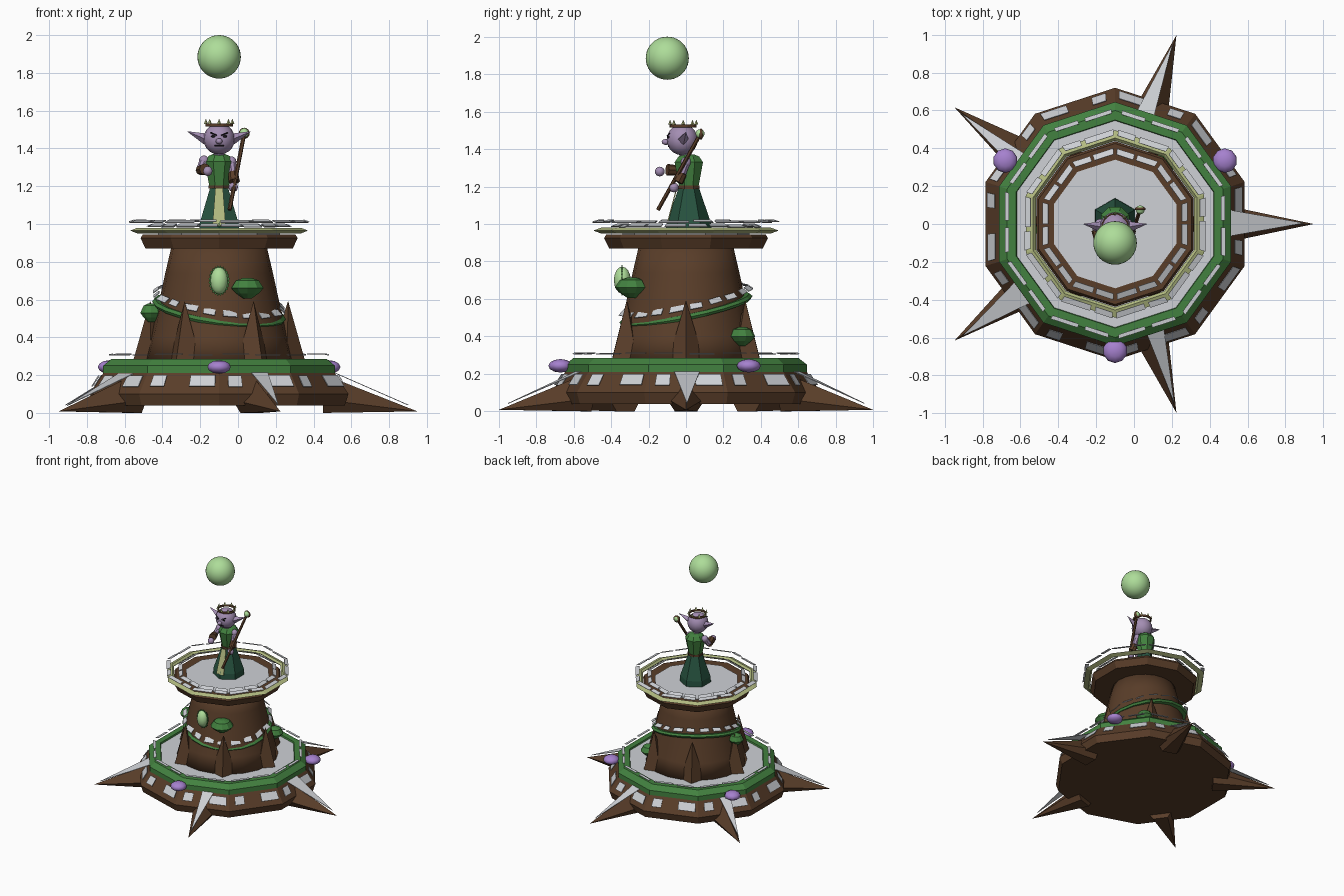
import bpy, bmesh
from math import sin, cos, pi, radians
from mathutils import Vector, Matrix

cube = bpy.data.objects.get("Cube")
if cube:
    bpy.data.objects.remove(cube)

CX = -0.1                     # tower axis
AXIS = Vector((CX, 0, 0))
TEN = radians(18)             # rotation of the ten-sided rings


def material(name, r, g, b):
    m = bpy.data.materials.new(name)
    m.use_nodes = True
    m.diffuse_color = (r, g, b, 1)
    m.node_tree.nodes["Principled BSDF"].inputs["Base Color"].default_value = (r, g, b, 1)
    return m


bark = material("bark brown", .1, .047, .022)
moss = material("moss green", .055, .22, .05)
stone = material("pale stone", .62, .64, .67)
violet = material("violet", .38, .22, .62)
glow = material("glow green", .42, .72, .32)
olive = material("pale olive", .45, .5, .22)
cloth = material("dark teal", .02, .085, .05)
skin = material("lilac skin", .37, .27, .45)
ink = material("ink", .01, .008, .012)


def finish(name, bm, mat, smooth=False):
    bmesh.ops.recalc_face_normals(bm, faces=bm.faces)
    me = bpy.data.meshes.new(name)
    bm.to_mesh(me)
    bm.free()
    me.materials.append(mat)
    for p in me.polygons:
        p.use_smooth = smooth
    ob = bpy.data.objects.new(name, me)
    bpy.context.collection.objects.link(ob)
    return ob


def mesh(name, verts, faces, mat, thick=0):
    bm = bmesh.new()
    vs = [bm.verts.new(v) for v in verts]
    for f in faces:
        bm.faces.new([vs[i] for i in f])
    ob = finish(name, bm, mat)
    if thick:
        ob.modifiers.new("thickness", 'SOLIDIFY').thickness = thick
    return ob


def lathe(name, prof, n, mat, centre=AXIS, rot=TEN, closed=False, smooth=False, shear=(0, 0)):
    """Turn (radius, z) points about the vertical; closed profiles make rings."""
    bm = bmesh.new()
    rows = []
    for r, z in prof:
        row = []
        for i in range(n):
            a = rot + 2 * pi * i / n
            x, y = r * cos(a), r * sin(a)
            row.append(bm.verts.new(centre + Vector((x, y, z + shear[0] * x + shear[1] * y))))
        rows.append(row)
    pairs = list(zip(rows, rows[1:])) + ([(rows[-1], rows[0])] if closed else [])
    for lo, hi in pairs:
        for i in range(n):
            j = (i + 1) % n
            bm.faces.new((lo[i], lo[j], hi[j], hi[i]))
    if not closed:
        bm.faces.new(rows[0])
        bm.faces.new(rows[-1])
    return finish(name, bm, mat, smooth)


def dashes(name, r0, z0, r1, z1, spans, n=10, shear=(0, 0)):
    """Thin plates along each side of a ring, from (r0, z0) to (r1, z1)."""
    verts, faces = [], []
    for i in range(n):
        a, b = (Vector((cos(t), sin(t), 0)) for t in (TEN + 2 * pi * i / n, TEN + 2 * pi * (i + 1) / n))
        for s, e in spans:
            k = len(verts)
            for t, r, z in ((s, r0, z0), (e, r0, z0), (e, r1, z1), (s, r1, z1)):
                p = a.lerp(b, t) * r
                p.z = z + shear[0] * p.x + shear[1] * p.y
                verts.append(AXIS + p)
            faces.append((k, k + 1, k + 2, k + 3))
    return mesh(name, verts, faces, stone, .004)


def ball(name, c, size, mat, u=12, v=8, smooth=True):
    bm = bmesh.new()
    bmesh.ops.create_uvsphere(bm, u_segments=u, v_segments=v, radius=1)
    s = size if isinstance(size, tuple) else (size,) * 3
    bmesh.ops.transform(bm, matrix=Matrix.Translation(c) @ Matrix.Diagonal((*s, 1)), verts=bm.verts)
    return finish(name, bm, mat, smooth)


def limb(name, p, q, r0, r1, mat, n=6):
    """Tapered prism from p to q."""
    p, q = Vector(p), Vector(q)
    bm = bmesh.new()
    bmesh.ops.create_cone(bm, cap_ends=True, segments=n, radius1=r0, radius2=r1, depth=(q - p).length)
    rot = (q - p).to_track_quat('Z', 'Y').to_matrix().to_4x4()
    bmesh.ops.transform(bm, matrix=Matrix.Translation((p + q) / 2) @ rot, verts=bm.verts)
    return finish(name, bm, mat)


# Ten-sided base with mossy rim and pale floor
lathe("base", [(.7, .04), (.72, .1), (.645, .21)], 10, bark)
dashes("base_plates", .708, .14, .668, .198, [(.12, .3), (.62, .95)])
lathe("moss_rim", [(.53, .21), (.645, .21), (.645, .25), (.6, .285), (.55, .285)], 10, moss, closed=True)
lathe("lower_floor", [(.56, .2), (.56, .272)], 10, stone)
dashes("rim_plates", .59, .31, .612, .308, [(.05, .45), (.55, .9)])

# Five long root spikes with pale strips above them
for k in range(5):
    turn = Matrix.Translation(AXIS) @ Matrix.Rotation(radians(72 * k), 4, 'Z')
    section = [(.55, 0, .205), (.55, .105, .07), (.55, .06, 0), (.55, -.06, 0), (.55, -.105, .07), (1.05, 0, .008)]
    mesh(f"root_spike_{k + 1}", [turn @ Vector(v) for v in section],
         [(i, (i + 1) % 5, 5) for i in range(5)] + [(4, 3, 2, 1, 0)], bark)
    lo = -.065 if k in (0, 3) else -.02
    strip = [(.6, lo, .215), (.6, .075, .215), (1.0, .005, .04)]
    mesh(f"root_strip_{k + 1}", [turn @ Vector(v) for v in strip], [(0, 1, 2)], stone, .004)

# Trunk with six upright roots
lathe("trunk", [(.4, .26), (.365, .4), (.32, .58), (.285, .74), (.25, .89)], 20, bark, smooth=True)
for k in range(6):
    turn = Matrix.Translation(AXIS) @ Matrix.Rotation(radians(60 * k), 4, 'Z')
    limb(f"trunk_root_{k + 1}", turn @ Vector((.36, 0, .26)), turn @ Vector((.365, 0, .59)), .1, .001, bark, 4)

# Tilted vine and its plates
tilt = (-.13, .2)
lathe("vine", [(.31, .53), (.345, .53), (.355, .545), (.34, .56), (.31, .56)], 20, moss, closed=True, shear=tilt)
dashes("vine_plates", .365, .585, .335, .61, [(.1, .45), (.6, .9)], shear=tilt)

# Shelf leaves, bulbs and seed on the trunk
for k, (x, y, z, r, h) in enumerate([(.05, -.29, .66, .09, .055), (.14, .3, .4, .07, .05), (-.46, -.03, .53, .06, .05)]):
    lathe(f"shelf_leaf_{k + 1}", [(r * .25, -h), (r * .7, -h * .5), (r, 0), (r * .7, h * .75), (r * .25, h)],
          10, moss, Vector((x, y, z)))
for k in range(3):
    a = radians(30 + 120 * k)
    ball(f"violet_bulb_{k + 1}", AXIS + Vector((.67 * cos(a), .67 * sin(a), .243)), (.065, .065, .036), violet, 10, 6)
ball("seed", (CX, -.34, .7), (.048, .045, .072), glow, 10, 8)
fringe = []
for i in range(48):
    f = 1.13 if i % 2 else 1.0
    fringe.append((CX + .05 * f * cos(i * pi / 24), -.34, .7 + .072 * f * sin(i * pi / 24)))
mesh("seed_fringe", fringe, [tuple(range(48))], moss, .005)

# Upper platform, floating ring and plates
lathe("platform", [(.26, .87), (.41, .87), (.437, .925), (.425, .945)], 10, bark)
lathe("upper_floor", [(.34, .94), (.34, .952)], 10, stone)
lathe("floating_ring", [(.455, .95), (.495, .965), (.455, .98), (.44, .965)], 10, olive, closed=True)
dashes("inner_plates", .402, .985, .37, .998, [(.04, .5), (.56, .96)])
dashes("outer_plates", .502, 1.01, .47, 1.02, [(.03, .55), (.63, .95)])

# Floating orb
ball("orb", (CX, -.1, 1.885), .115, glow, 32, 20)

# Robe, torso and collar
body = Vector((CX, .015, 0))
lathe("robe_skirt", [(.122, .952), (.12, 1.0), (.052, 1.2)], 6, cloth, body, radians(90))
lathe("tunic", [(.056, 1.2), (.068, 1.26), (.082, 1.33), (.06, 1.36), (.035, 1.37)], 8, moss, body, radians(22.5))
lathe("belt", [(.062, 1.188), (.062, 1.205)], 8, bark, body, radians(22.5))
mesh("tabard", [(CX - .02, -.047, 1.19), (CX + .02, -.047, 1.19), (CX + .035, -.1, .99), (CX - .035, -.1, .99)],
     [(0, 1, 2, 3)], olive, .006)

# Head, face and ears
head = Vector((CX, -.02, 1.45))
ball("head", head, .083, skin, 16, 10)
limb("neck", (CX, 0, 1.34), (CX, -.01, 1.39), .03, .03, skin)
ball("nose", head + Vector((0, -.088, -.012)), (.018, .022, .016), skin, 8, 6)
for side, s in (("left", 1), ("right", -1)):
    limb(f"{side}_ear", head + Vector((s * .07, .005, 0)), head + Vector((s * .168, .02, .04)), .03, .001, skin, 4)
    ball(f"{side}_eye", head + Vector((s * .03, -.073, .014)), (.013, .008, .007), ink, 8, 6)
    limb(f"{side}_brow", head + Vector((s * .012, -.08, .02)), head + Vector((s * .045, -.068, .034)), .004, .004, ink, 4)
limb("mouth", head + Vector((-.025, -.074, -.036)), head + Vector((.025, -.074, -.036)), .004, .004, ink, 4)

# Crown
crown = Vector((CX, -.015, 0))
lathe("crown_band", [(.066, 1.515), (.074, 1.515), (.074, 1.532), (.066, 1.532)], 12, bark, crown, closed=True)
for k in range(8):
    a = pi * k / 4
    p = crown + Vector((.07 * cos(a), .07 * sin(a), 1.53))
    limb(f"crown_point_{k + 1}", p, p + Vector((0, 0, .025)), .011, .001, olive, 4)

# Arms with shoulders, cuffs and hands
arms = (("right", (-.18, .0, 1.335), (-.2, -.03, 1.285), (-.175, -.1, 1.29), (-.16, -.14, 1.28)),
        ("left", (-.035, .0, 1.33), (-.025, -.02, 1.27), (-.02, -.045, 1.225), (-.025, -.065, 1.195)))
for side, shoulder, elbow, wrist, hand in arms:
    ball(f"{side}_shoulder", shoulder, .028, skin, 10, 8)
    limb(f"{side}_upper_arm", shoulder, elbow, .024, .022, skin, 8)
    limb(f"{side}_cuff", elbow, wrist, .026, .031, bark, 8)
    ball(f"{side}_hand", hand, .026, skin, 10, 8)

# Staff with gem
limb("staff", (-.045, -.15, 1.075), (.03, .068, 1.465), .011, .011, bark)
ball("staff_gem", (.033, .075, 1.482), .024, glow, 10, 8)
ball("staff_socket", (.033, .08, 1.48), (.03, .012, .03), bark, 10, 8)
